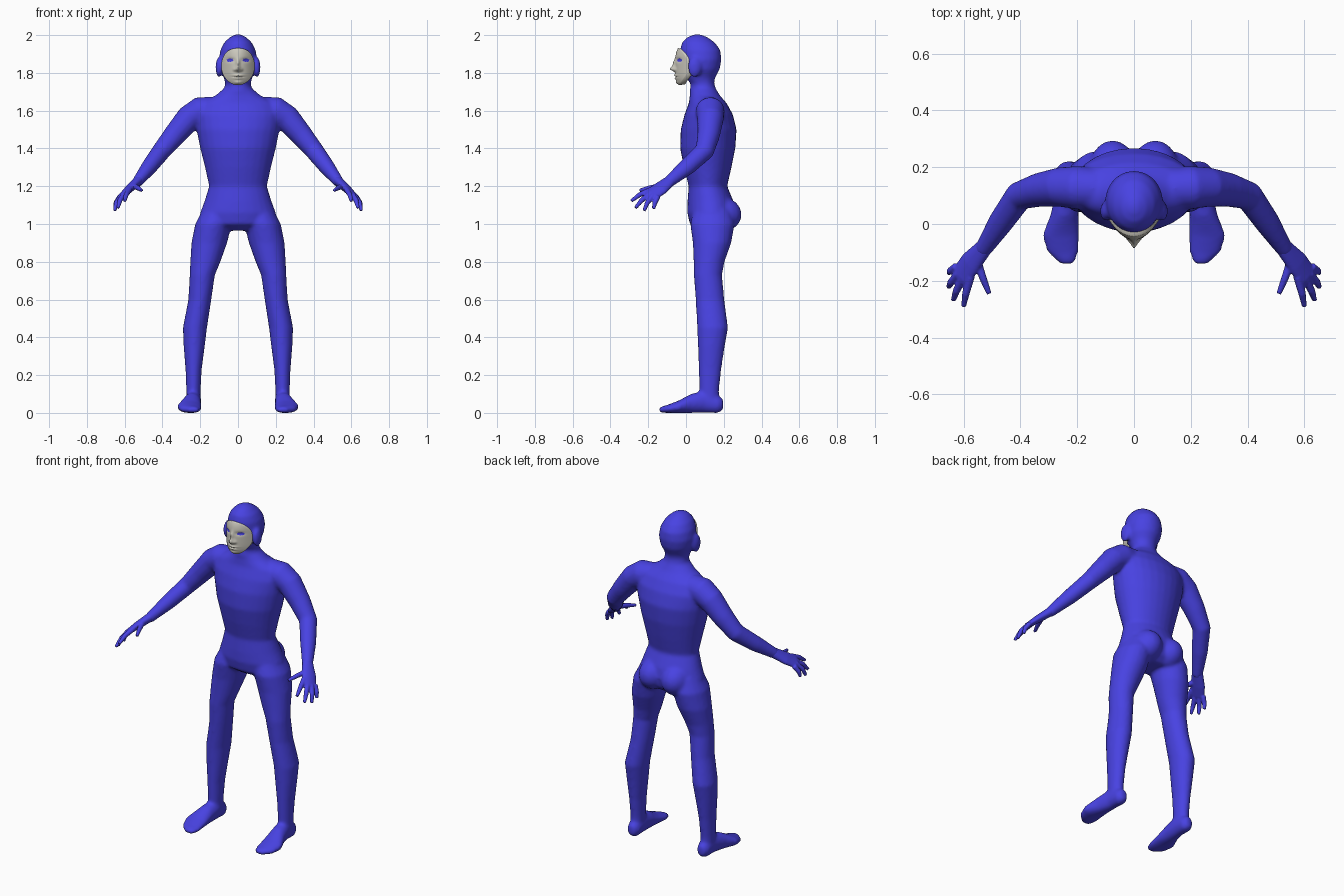
import bpy, bmesh, math
from mathutils import Vector, Matrix


def material(name, rgb):
    m = bpy.data.materials.new(name)
    m.diffuse_color = (*rgb, 1)
    return m


BLUE = material("suit blue", (0.065, 0.055, 0.76))
GREY = material("face grey", (0.60, 0.58, 0.51))


def tube(bm, pts, side=(1, 0, 0), axis=None, s=1, n=20):
    """Closed loft through (x, y, z, radius along side, radius across)."""
    rings = []
    for i, p in enumerate(pts):
        c = Vector(p[:3])
        if axis:
            t = Vector(axis)
        else:
            t = Vector(pts[min(i + 1, len(pts) - 1)][:3]) - Vector(pts[max(i - 1, 0)][:3])
        t.normalize()
        u = Vector(side)
        u = (u - t * u.dot(t)).normalized()
        v = t.cross(u)
        ring = []
        for k in range(n):
            a = 2 * math.pi * k / n
            q = c + u * (p[3] * math.cos(a)) + v * (p[4] * math.sin(a))
            ring.append(bm.verts.new((q.x * s, q.y, max(q.z, 0.0))))
        rings.append(ring)
    for a, b in zip(rings, rings[1:]):
        for k in range(n):
            j = (k + 1) % n
            bm.faces.new((a[k], a[j], b[j], b[k]))
    bm.faces.new(rings[0])
    bm.faces.new(rings[-1])


def ball(bm, c, r):
    m = Matrix.Translation(c) @ Matrix.Diagonal((*r, 1))
    bmesh.ops.create_uvsphere(bm, u_segments=20, v_segments=12, radius=1, matrix=m)


def finish(bm, name, mats, voxel=0, smooth=0):
    bmesh.ops.recalc_face_normals(bm, faces=bm.faces)
    for f in bm.faces:
        f.smooth = True
    me = bpy.data.meshes.new(name)
    bm.to_mesh(me)
    bm.free()
    for m in mats:
        me.materials.append(m)
    ob = bpy.data.objects.new(name, me)
    bpy.context.collection.objects.link(ob)
    if voxel:
        r = ob.modifiers.new("fuse", 'REMESH')
        r.mode = 'VOXEL'
        r.voxel_size = voxel
        r.use_smooth_shade = True
        w = ob.modifiers.new("soften", 'SMOOTH')
        w.factor = 0.5
        w.iterations = smooth
    return ob


# Body: torso, neck and hood, legs, feet and arms fused into one skin
bm = bmesh.new()
torso = [(.965, .12, .14, .07), (1.0, .19, .135, .115), (1.06, .20, .135, .128),
         (1.12, .178, .13, .122), (1.20, .153, .116, .102), (1.30, .175, .115, .126),
         (1.40, .20, .115, .146), (1.50, .22, .12, .148), (1.58, .23, .12, .128),
         (1.64, .20, .115, .10), (1.68, .12, .10, .08), (1.72, .072, .09, .066),
         (1.76, .066, .088, .058)]
head = [(1.70, .076, .088, .07), (1.74, .067, .086, .06), (1.775, .075, .077, .078),
        (1.82, .096, .077, .102), (1.87, .102, .081, .107), (1.92, .094, .075, .107),
        (1.96, .074, .066, .088), (1.988, .045, .06, .055), (2.004, .014, .06, .018)]
for rings in (torso, head):
    tube(bm, [(0, y, z, rx, ry) for z, rx, y, ry in rings], axis=(0, 0, 1), n=28)

leg = [(.10, .14, 1.08, .085, .10), (.13, .14, 1.0, .097, .118), (.152, .138, .90, .095, .102),
       (.173, .122, .80, .08, .082), (.189, .116, .73, .067, .075), (.202, .127, .60, .061, .076),
       (.228, .141, .45, .064, .082), (.232, .134, .35, .056, .071), (.235, .127, .23, .043, .06),
       (.236, .123, .12, .038, .052), (.236, .125, .04, .036, .05)]
foot = [(.235, .197, .045, .022, .03), (.235, .17, .045, .038, .048), (.236, .10, .06, .042, .06),
        (.245, .03, .05, .05, .052), (.258, -.04, .032, .066, .033), (.25, -.10, .02, .056, .022),
        (.235, -.142, .016, .024, .014)]
arm = [(.13, .125, 1.605, .07, .07), (.20, .128, 1.597, .077, .077), (.26, .13, 1.56, .07, .07),
       (.335, .12, 1.472, .06, .06), (.405, .098, 1.387, .052, .05), (.47, .005, 1.302, .046, .043),
       (.537, -.098, 1.217, .031, .028)]
for s in (1, -1):
    tube(bm, leg, axis=(0, 0, 1), s=s)
    tube(bm, foot, axis=(0, 1, 0), s=s)
    tube(bm, arm, side=(0, 1, 0), s=s)
    ball(bm, (s * .075, .187, 1.05), (.085, .108, .092))    # seat
    ball(bm, (s * .10, .045, 1.83), (.019, .036, .055))     # covered ear
finish(bm, "body_suit", [BLUE], voxel=.009, smooth=8)

# Hands: palm, four fingers and a thumb
ACROSS = (.05, .05, -.04)
palm = [(.525, -.08, 1.232, .031, .026), (.575, -.137, 1.187, .044, .022),
        (.608, -.182, 1.156, .044, .016), (.616, -.193, 1.148, .036, .012)]
fingers = [[(.575, -.185, 1.182), (.592, -.245, 1.155), (.60, -.29, 1.122)],
           [(.600, -.185, 1.165), (.625, -.235, 1.125), (.636, -.268, 1.085)],
           [(.618, -.175, 1.150), (.644, -.205, 1.112), (.653, -.222, 1.070)],
           [(.625, -.150, 1.145), (.646, -.165, 1.112), (.652, -.172, 1.080)],
           [(.555, -.120, 1.203), (.532, -.190, 1.192), (.510, -.245, 1.178)]]
for s, label in ((1, "left"), (-1, "right")):
    bm = bmesh.new()
    tube(bm, palm, side=ACROSS, s=s)
    for f in fingers:
        tube(bm, [(*p, r, r) for p, r in zip(f, (.015, .0135, .009))], side=ACROSS, s=s, n=12)
    finish(bm, label + "_hand", [BLUE], voxel=.0045, smooth=3)


# Face: a curved mask with nose, brow, lips and chin shaped by soft bumps
def bump(x, z, cx, cz, sx, sz):
    return math.exp(-((x - cx) / sx) ** 2 - ((z - cz) / sz) ** 2)


def face_point(r, a):
    ca, sa = math.cos(a), math.sin(a)
    narrow = 1 - .22 * max(0, -sa * r) ** 2
    x = .088 * r * math.copysign(abs(ca) ** .85, ca) * narrow
    z = 1.833 + .098 * r * math.copysign(abs(sa) ** .9, sa)
    dz = (z - 1.833) / .098
    y = -.056 + .07 * (x / .088) ** 2 + (.014 if dz > 0 else .024) * dz ** 4
    ax = abs(x)
    y -= .024 * bump(x, z, 0, 1.821, .014, .014)      # nose tip
    y -= .013 * bump(x, z, 0, 1.848, .010, .026)      # nose bridge
    y -= .006 * bump(ax, z, .018, 1.817, .009, .009)  # nostril wings
    y += .007 * bump(ax, z, .040, 1.868, .020, .011)  # eye sockets
    y -= .008 * bump(x, z, 0, 1.786, .026, .008)      # upper lip
    y -= .007 * bump(x, z, 0, 1.771, .022, .007)      # lower lip
    y += .007 * bump(x, z, 0, 1.779, .028, .003)      # mouth line
    y -= .010 * bump(x, z, 0, 1.748, .024, .013)      # chin
    return x, y, z


bm = bmesh.new()
RINGS, SEGS = 36, 96
angles = [2 * math.pi * k / SEGS for k in range(SEGS)]
centre = bm.verts.new(face_point(0, 0))
loops = [[bm.verts.new(face_point(i / RINGS, a)) for a in angles] for i in range(1, RINGS + 1)]
rim = []
for v in loops[-1]:     # turn the edge back into the hood
    rim.append(bm.verts.new((v.co.x * .93, v.co.y + .03, 1.833 + (v.co.z - 1.833) * .95)))
loops.append(rim)
for k in range(SEGS):
    j = (k + 1) % SEGS
    bm.faces.new((centre, loops[0][k], loops[0][j]))
    for a, b in zip(loops, loops[1:]):
        bm.faces.new((a[k], b[k], b[j], a[j]))
for f in bm.faces:      # eye openings show the blue
    c = f.calc_center_median()
    if ((abs(c.x) - .042) / .017) ** 2 + ((c.z - 1.867) / .009) ** 2 < 1:
        f.material_index = 1
face = finish(bm, "face", [GREY, BLUE])
if sum(p.normal.y for p in face.data.polygons) > 0:
    face.data.flip_normals()
